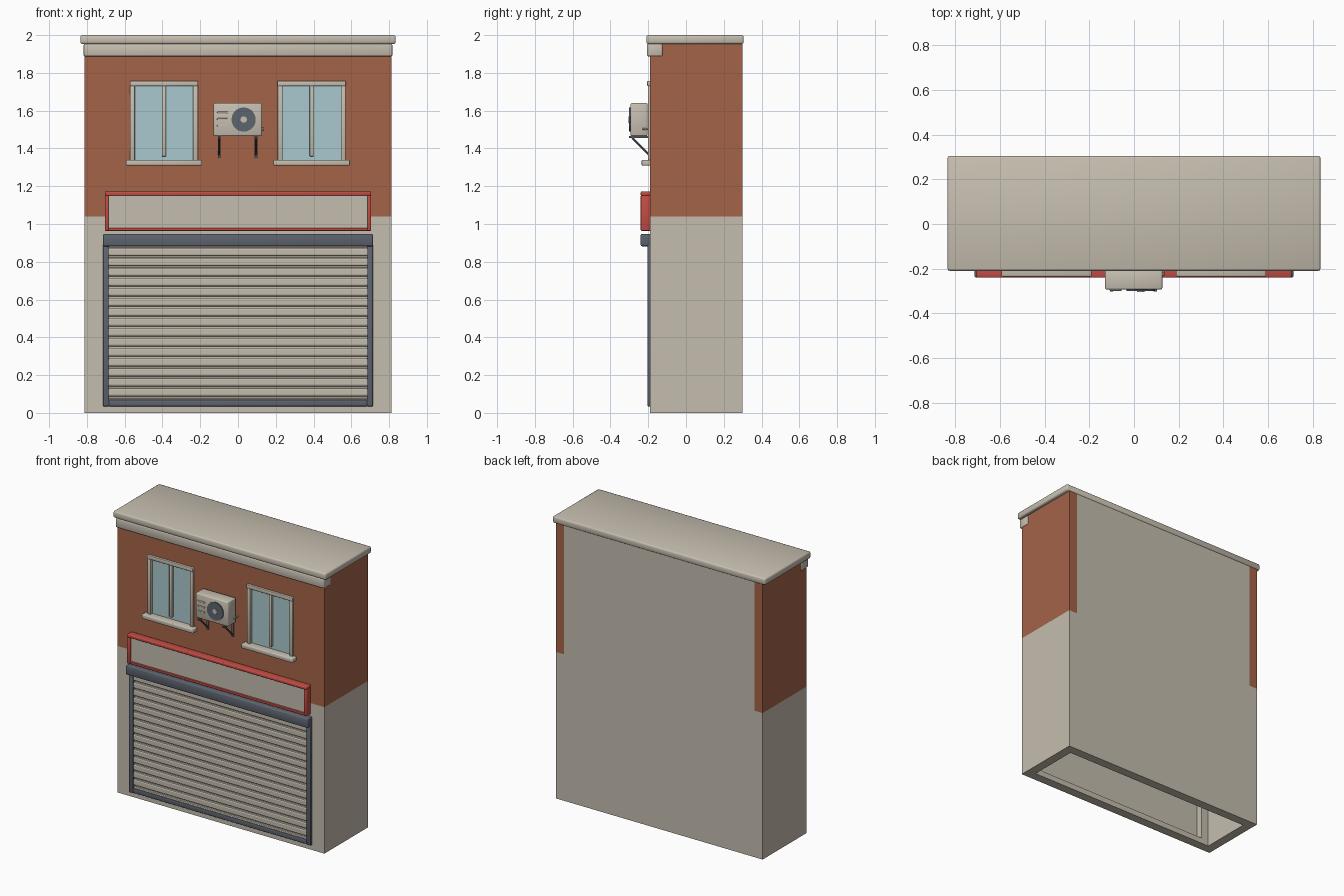
import bpy, bmesh, math
from mathutils import Vector

if "Cube" in bpy.data.objects:
    bpy.data.objects.remove(bpy.data.objects["Cube"])


def mat(name, r, g, b):
    m = bpy.data.materials.new(name)
    m.diffuse_color = (r, g, b, 1)
    m.use_nodes = True
    m.node_tree.nodes["Principled BSDF"].inputs["Base Color"].default_value = m.diffuse_color
    return m


PLASTER = mat("plaster", 0.56, 0.51, 0.425)
TRIM = mat("stone_trim", 0.57, 0.52, 0.435)
BRICK = mat("brick_red", 0.375, 0.125, 0.066)
GLASS = mat("glass_blue", 0.40, 0.58, 0.62)
DARK = mat("dark_metal", 0.11, 0.128, 0.155)
RED = mat("sign_red", 0.55, 0.072, 0.058)


def finish(bm, name, *mats):
    me = bpy.data.meshes.new(name)
    bm.normal_update()
    bm.to_mesh(me)
    bm.free()
    ob = bpy.data.objects.new(name, me)
    bpy.context.collection.objects.link(ob)
    for m in mats:
        me.materials.append(m)
    return ob


def box(name, x, y, z, m, bevel=0.0):
    """Box from (min, max) ranges, with an optional rounded, smooth edge."""
    bm = bmesh.new()
    bmesh.ops.create_cube(bm, size=1)
    for v in bm.verts:
        v.co = Vector([(r[0] + r[1]) / 2 + c * (r[1] - r[0]) for r, c in zip((x, y, z), v.co)])
    if bevel:
        bmesh.ops.bevel(bm, geom=bm.edges[:], offset=bevel, segments=2, profile=0.5, affect='EDGES')
        for f in bm.faces:
            f.smooth = True
    return finish(bm, name, m)


def rod(name, a, b, r, m, sides=8):
    """Cylinder between two points."""
    a, b = Vector(a), Vector(b)
    bm = bmesh.new()
    bmesh.ops.create_cone(bm, cap_ends=True, segments=sides, radius1=r, radius2=r, depth=(b - a).length)
    rot = (b - a).to_track_quat('Z', 'Y')
    for v in bm.verts:
        v.co = rot @ v.co + (a + b) / 2
    for f in bm.faces:
        f.smooth = len(f.verts) == 4 and sides > 8
    return finish(bm, name, m)


def cut(ob, cutters):
    for c in cutters:
        mod = ob.modifiers.new("opening", 'BOOLEAN')
        mod.operation, mod.solver, mod.object = 'DIFFERENCE', 'EXACT', c
    dg = bpy.context.evaluated_depsgraph_get()
    me = bpy.data.meshes.new_from_object(ob.evaluated_get(dg))
    ob.modifiers.clear()
    ob.data = me
    for c in cutters:
        bpy.data.objects.remove(c)


def two_tone(ob, split=1.04):
    """Plaster below the split height, brick above."""
    ob.data.materials.clear()
    ob.data.materials.append(PLASTER)
    ob.data.materials.append(BRICK)
    bm = bmesh.new()
    bm.from_mesh(ob.data)
    bmesh.ops.bisect_plane(bm, geom=bm.verts[:] + bm.edges[:] + bm.faces[:],
                           plane_co=(0, 0, split), plane_no=(0, 0, 1))
    for f in bm.faces:
        f.material_index = int(f.calc_center_median().z > split)
    bm.to_mesh(ob.data)
    bm.free()


T = 0.065                       # wall thickness
X, Y0, Y1, TOP = 0.812, -0.19, 0.30, 1.955
WINDOWS = (-0.392, 0.39)

# Walls: front with openings, two sides, plain back
front = box("front_wall", (-X + T, X - T), (Y0, Y0 + T), (0, TOP), PLASTER)
holes = [box("cutter", (-0.69, 0.69), (-0.3, 0), (0.04, 0.93), PLASTER)]
holes += [box("cutter", (c - 0.17, c + 0.17), (-0.3, 0), (1.325, 1.745), PLASTER) for c in WINDOWS]
cut(front, holes)
two_tone(front)
for s, side in ((-1, "left"), (1, "right")):
    two_tone(box(side + "_wall", sorted((s * (X - T), s * X)), (Y0, Y1), (0, TOP), PLASTER))
box("back_wall", (-X + T, X - T), (Y1 - T, Y1), (0, TOP), PLASTER)

# Roof slab and cornice
box("roof_slab", (-0.835, 0.835), (-0.21, 0.305), (1.953, 2.0), TRIM, 0.01)
box("cornice", (-0.817, 0.817), (-0.206, -0.125), (1.888, 1.953), TRIM, 0.006)

# Windows
for c, side in zip(WINDOWS, ("left", "right")):
    n = side + "_window_"
    box(n + "glass", (c - 0.17, c + 0.17), (-0.182, -0.174), (1.325, 1.745), GLASS)
    for s in (-1, 1):
        box(n + "post", (c + s * 0.167 - 0.013, c + s * 0.167 + 0.013), (-0.202, -0.165), (1.335, 1.735), TRIM, 0.003)
    box(n + "mullion", (c - 0.011, c + 0.011), (-0.198, -0.17), (1.358, 1.735), TRIM, 0.003)
    box(n + "header", (c - 0.181, c + 0.181), (-0.206, -0.165), (1.73, 1.757), TRIM, 0.004)
    box(n + "sill", (c - 0.202, c + 0.202), (-0.235, -0.165), (1.31, 1.34), TRIM, 0.005)

# Sign board with red frame
box("sign_panel", (-0.69, 0.69), (-0.222, -0.188), (0.972, 1.155), PLASTER)
box("sign_top", (-0.705, 0.705), (-0.24, -0.188), (1.15, 1.172), RED, 0.005)
box("sign_bottom", (-0.69, 0.69), (-0.235, -0.188), (0.964, 0.979), RED, 0.003)
for s in (-1, 1):
    box("sign_post", (s * 0.695 - 0.01, s * 0.695 + 0.01), (-0.24, -0.188), (0.964, 1.152), RED, 0.005)

# Roller shutter: housing, rails and bottom bar
box("shutter_housing", (-0.714, 0.714), (-0.24, -0.18), (0.882, 0.948), DARK, 0.007)
for s in (-1, 1):
    box("shutter_rail", (s * 0.698 - 0.016, s * 0.698 + 0.016), (-0.205, -0.185), (0.035, 0.89), DARK, 0.003)
box("shutter_bottom_bar", (-0.685, 0.685), (-0.202, -0.18), (0.035, 0.07), DARK, 0.004)

# Shutter curtain: one repeated slat profile (y, height within slat) swept across
COUNT, Z0, PITCH = 17, 0.028, 0.053
slat = ((-0.184, 0.0), (-0.184, 0.12), (-0.194, 0.17), (-0.197, 0.3), (-0.197, 0.8), (-0.194, 0.93), (-0.184, 0.97))
bm = bmesh.new()
prev = None
for i in range(COUNT):
    for y, t in slat:
        row = [bm.verts.new((x, y, Z0 + (i + t) * PITCH)) for x in (-0.685, 0.685)]
        if prev:
            bm.faces.new((prev[0], prev[1], row[1], row[0]))
        prev = row
finish(bm, "shutter_curtain", PLASTER)
box("shutter_backing", (-0.69, 0.69), (-0.183, -0.172), (0.04, 0.93), PLASTER)

# Air conditioner
box("cooler_body", (-0.13, 0.127), (-0.294, -0.203), (1.465, 1.64), TRIM, 0.008)
fan = Vector((0.03, -0.292, 1.553))
rod("cooler_fan_grille", fan, fan + Vector((0, -0.009, 0)), 0.064, DARK, 32)
rod("cooler_fan_hub", fan, fan + Vector((0, -0.012, 0)), 0.017, TRIM, 20)
for z in (1.52, 1.555, 1.59):
    box("cooler_vent", (-0.11, -0.055), (-0.299, -0.29), (z - 0.005, z + 0.005), TRIM, 0.002)
rod("cooler_pipe", (0.12, -0.215, 1.503), (0.135, -0.215, 1.503), 0.007, TRIM)
rod("cooler_pipe_to_wall", (0.131, -0.23, 1.503), (0.131, -0.185, 1.503), 0.005, TRIM)

# Brackets under the cooler
for x in (-0.1, 0.095):
    box("bracket_arm", (x - 0.007, x + 0.007), (-0.303, -0.188), (1.454, 1.466), DARK)
    box("bracket_upright", (x - 0.007, x + 0.007), (-0.198, -0.188), (1.35, 1.46), DARK)
    rod("bracket_brace", (x, -0.285, 1.455), (x, -0.197, 1.367), 0.006, DARK)
